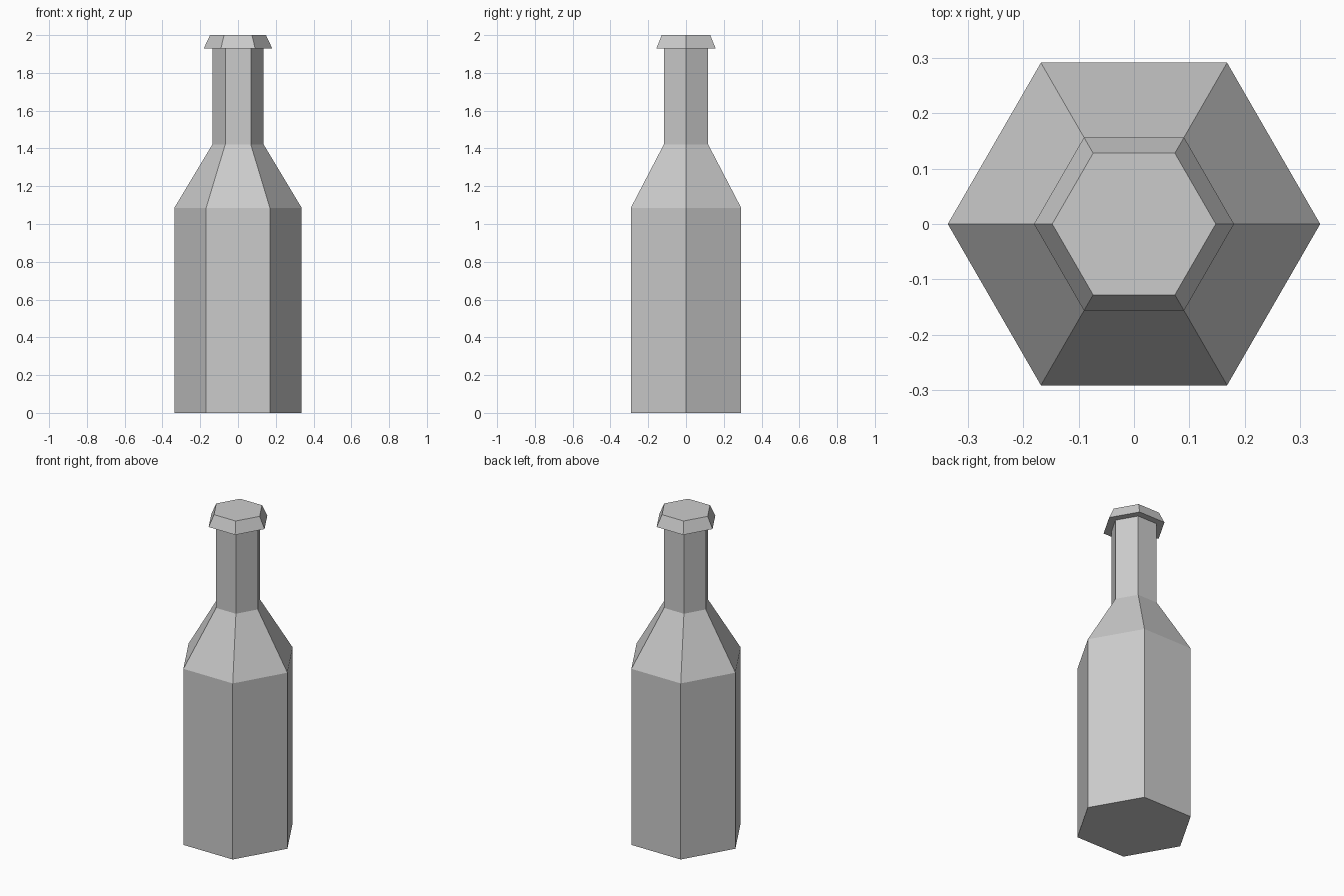
import bpy, bmesh
from math import cos, sin, tau

if "Cube" in bpy.data.objects:
    bpy.data.objects.remove(bpy.data.objects["Cube"])

SIDES = 6

# Profile from base to top: (radius, height)
PROFILE = [
    (0.337, 0.0), (0.337, 1.086),    # body
    (0.135, 1.422), (0.135, 1.93),   # shoulder and neck
    (0.181, 1.93), (0.148, 2.0),     # flared lip
]


def lathe(name, profile, sides):
    """Spin a profile into a closed, flat-faced solid."""
    bm = bmesh.new()
    rings = [[bm.verts.new((r * cos(tau * i / sides), r * sin(tau * i / sides), z))
              for i in range(sides)] for r, z in profile]
    for low, high in zip(rings, rings[1:]):
        for i in range(sides):
            j = (i + 1) % sides
            bm.faces.new((low[i], low[j], high[j], high[i]))
    bm.faces.new(rings[0][::-1])
    bm.faces.new(rings[-1])
    mesh = bpy.data.meshes.new(name)
    bm.to_mesh(mesh)
    bm.free()
    obj = bpy.data.objects.new(name, mesh)
    bpy.context.collection.objects.link(obj)
    return obj


# Hexagonal bottle with corners on the x axis
lathe("bottle", PROFILE, SIDES)
